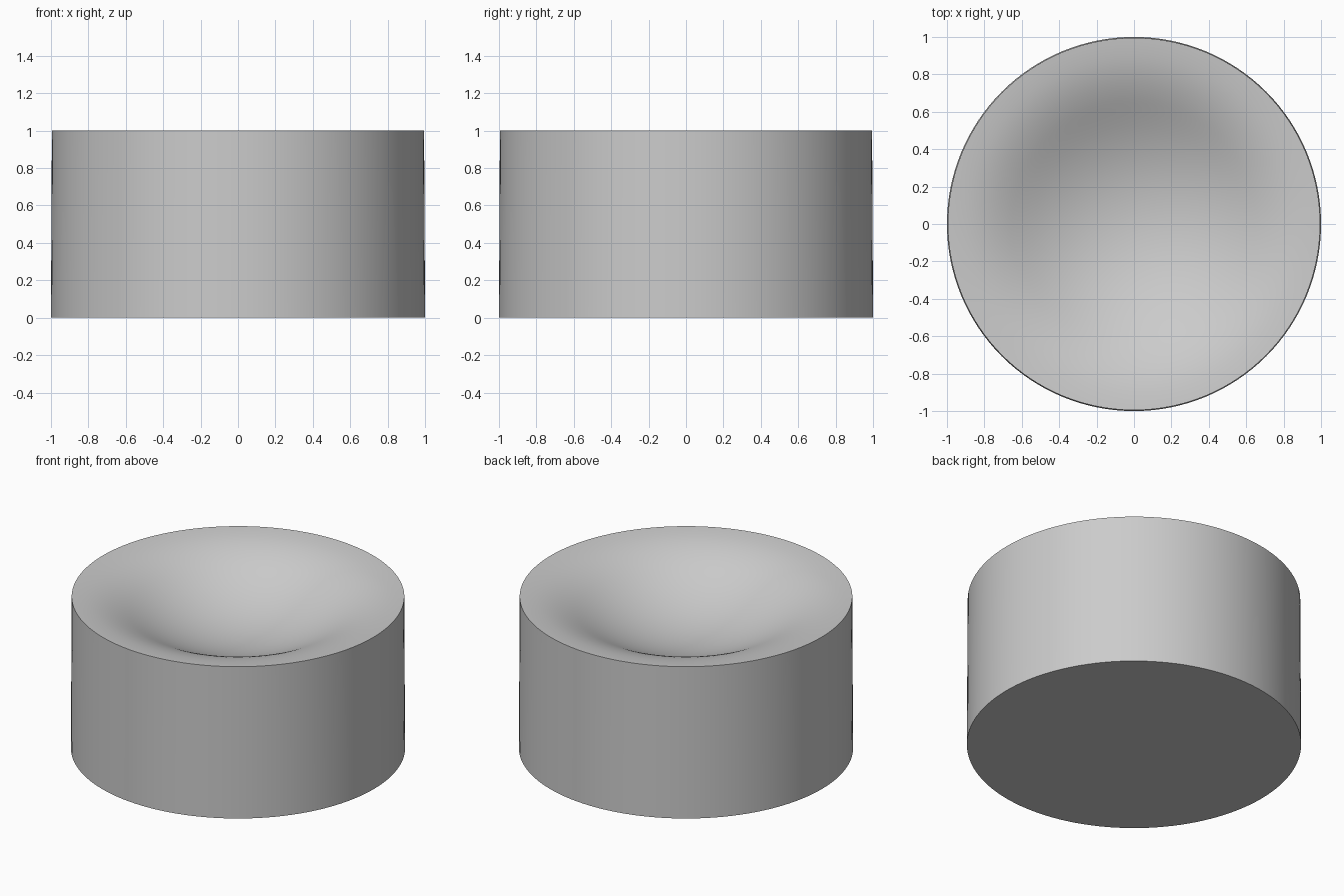
import bpy, bmesh, math

if "Cube" in bpy.data.objects:
    bpy.data.objects.remove(bpy.data.objects["Cube"])

SEG = 128

# slope of the dish at radius r (flat centre, steepest near 0.63, easing at the rim)
SLOPES = [(0, 0), (0.2, 0.17), (0.4, 0.35), (0.53, 0.46), (0.6, 0.495), (0.66, 0.485),
          (0.75, 0.38), (0.9, 0.16), (1.0, 0.08)]


def slope(r):
    for (r0, s0), (r1, s1) in zip(SLOPES, SLOPES[1:]):
        if r <= r1:
            return s0 + (s1 - s0) * (r - r0) / (r1 - r0)
    return SLOPES[-1][1]


# dish profile from the rim inwards
N = 40
TOP_R = 0.995
profile = [(1.0, 0.0), (TOP_R, 1.0)]
z = 1.0
for i in range(N, 1, -1):
    z -= slope((i - 0.5) / N) / N
    profile.append((TOP_R * (i - 1) / N, z))

# revolve the profile into a solid drum
bm = bmesh.new()
rings = [[bm.verts.new((r * math.cos(2 * math.pi * k / SEG),
                        r * math.sin(2 * math.pi * k / SEG), h)) for k in range(SEG)]
         for r, h in profile]
for a, b in zip(rings, rings[1:]):
    for k in range(SEG):
        n = (k + 1) % SEG
        bm.faces.new((a[k], a[n], b[n], b[k]))
bm.faces.new(rings[-1])            # dish centre
bm.faces.new(rings[0][::-1])       # base
bmesh.ops.recalc_face_normals(bm, faces=bm.faces)
mesh = bpy.data.meshes.new("dished_drum")
bm.to_mesh(mesh)
bm.free()
drum = bpy.data.objects.new("dished_drum", mesh)
bpy.context.collection.objects.link(drum)

# smooth shading with a crisp rim
bpy.context.view_layer.objects.active = drum
drum.select_set(True)
bpy.ops.object.shade_smooth_by_angle(angle=math.radians(30))
